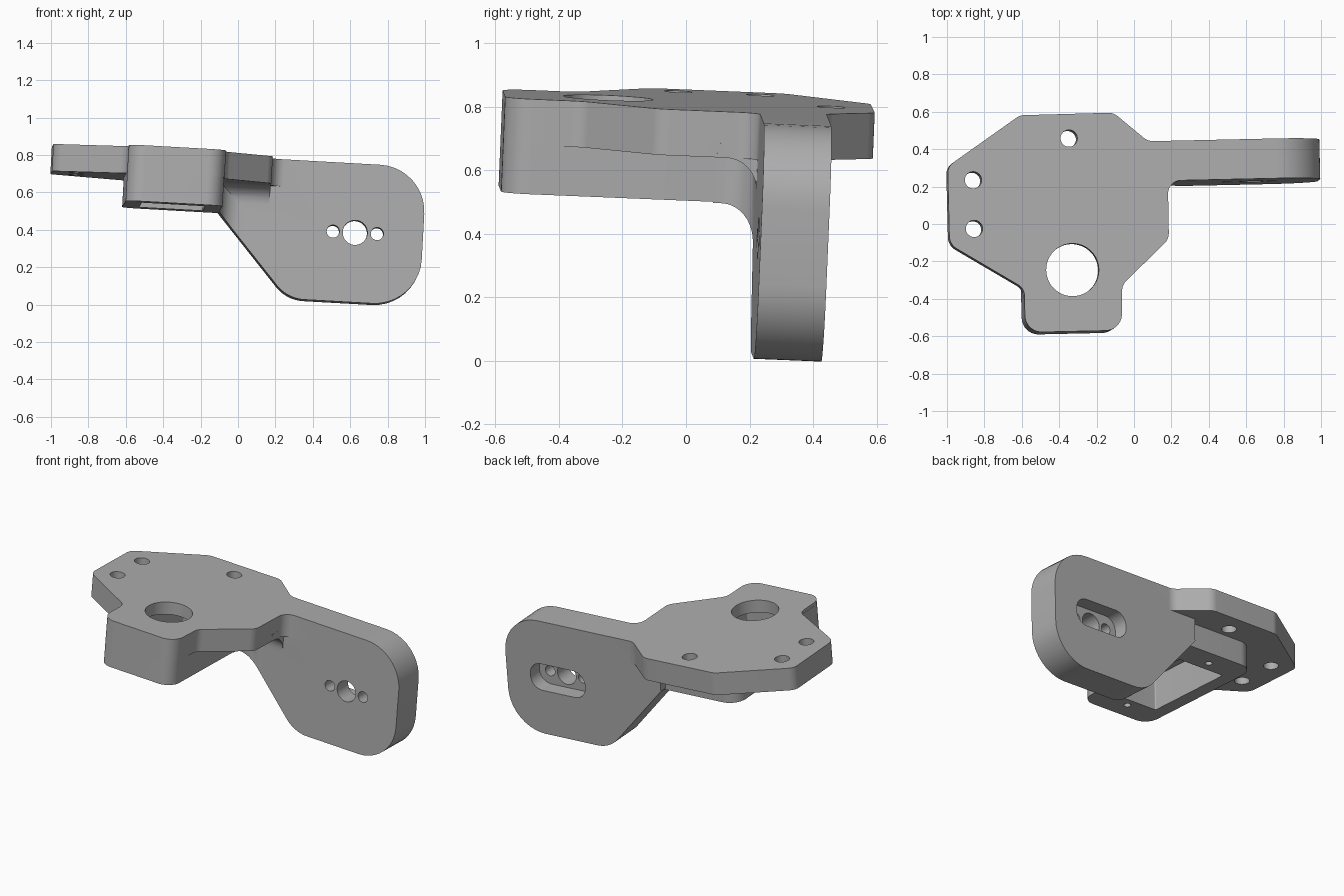
import bpy, bmesh
from math import sin, cos, tan, pi
from mathutils import Vector

cube = bpy.data.objects.get("Cube")
if cube:
    bpy.data.objects.remove(cube, do_unlink=True)

metal = bpy.data.materials.new("plain_grey")
metal.use_nodes = True
GREY = (0.42, 0.42, 0.42, 1)
metal.diffuse_color = GREY
metal.node_tree.nodes["Principled BSDF"].inputs["Base Color"].default_value = GREY


def rounded(corners, steps=10):
    """Replace each (x, y, radius) corner with a tangent arc."""
    out = []
    for i, (x, y, r) in enumerate(corners):
        p = Vector((x, y))
        if r == 0:
            out.append(p)
            continue
        a = (Vector(corners[i - 1][:2]) - p).normalized()
        b = (Vector(corners[(i + 1) % len(corners)][:2]) - p).normalized()
        half = a.angle(b) / 2
        centre = p + (a + b).normalized() * (r / sin(half))
        start = p + a * (r / tan(half)) - centre
        end = p + b * (r / tan(half)) - centre
        sweep = start.angle(end)
        for k in range(steps + 1):
            t = k / steps
            arc = start * sin((1 - t) * sweep) + end * sin(t * sweep)
            out.append(centre + arc / sin(sweep))
    return out


def circle(x, y, r, n=40):
    return [Vector((x + r * cos(2 * pi * k / n), y + r * sin(2 * pi * k / n))) for k in range(n)]


def box_outline(x0, x1, y0, y1, r):
    return rounded([(x0, y0, r), (x1, y0, r), (x1, y1, r), (x0, y1, r)])


def prism(name, outline, lo, hi, axis="z"):
    """Extrude a 2D outline along one axis."""
    place = {"z": lambda p, h: (p.x, p.y, h),
             "y": lambda p, h: (p.x, h, p.y),
             "x": lambda p, h: (h, p.x, p.y)}[axis]
    bm = bmesh.new()
    low = [bm.verts.new(place(p, lo)) for p in outline]
    high = [bm.verts.new(place(p, hi)) for p in outline]
    bm.faces.new(low)
    bm.faces.new(high)
    for i in range(len(low)):
        bm.faces.new((low[i - 1], low[i], high[i], high[i - 1]))
    bmesh.ops.recalc_face_normals(bm, faces=bm.faces)
    mesh = bpy.data.meshes.new(name)
    bm.to_mesh(mesh)
    bm.free()
    mesh.materials.append(metal)
    obj = bpy.data.objects.new(name, mesh)
    bpy.context.collection.objects.link(obj)
    return obj


def combine(target, tool, operation):
    mod = target.modifiers.new(operation.lower(), "BOOLEAN")
    mod.operation, mod.solver, mod.object = operation, "EXACT", tool
    bpy.context.view_layer.objects.active = target
    bpy.ops.object.modifier_apply(modifier=mod.name)
    bpy.data.objects.remove(tool, do_unlink=True)


FRONT, BACK = 0.228, 0.441      # faces of the upright arm
SIDE = -0.078                   # right wall of the housing

# Flat mounting plate
bracket = prism("bracket", rounded([
    (-0.99, 0.33, 0.07), (-0.597, 0.595, 0.08), (-0.095, 0.598, 0.08), (0.085, BACK, 0.08),
    (0.4, BACK, 0), (0.4, FRONT, 0), (0.187, FRONT, 0.07), (0.185, -0.085, 0.08),
    (-0.072, -0.325, 0.08), (SIDE, -0.567, 0.09), (-0.597, -0.567, 0.09),
    (-0.595, -0.332, 0.07), (-0.99, -0.088, 0.08)]), -0.145, 0)

# Upright arm
arm_outline = rounded([(-0.09, -0.02, 0), (-0.09, -0.29, 0), (0.311, -0.743, 0.2),
                       (1.017, -0.743, 0.25), (1.017, 0, 0.25), (0.3, 0, 0), (0.3, -0.02, 0)])
combine(bracket, prism("arm", arm_outline, FRONT, BACK, "y"), "UNION")

# Housing under the plate
combine(bracket, prism("housing", rounded([
    (SIDE, -0.567, 0.09), (SIDE, 0.3, 0), (0, 0.3, 0), (0, 0.39, 0),
    (-0.597, 0.39, 0.1), (-0.597, -0.567, 0.09)]), -0.3, -0.02), "UNION")

# Fillet between housing wall and arm, trimmed by the arm's sloping edge
wall_fillet = prism("wall_fillet", rounded([
    (SIDE - 0.008, 0.1, 0), (SIDE, 0.1, 0), (SIDE, FRONT, 0.1), (0.06, FRONT, 0),
    (0.06, 0.3, 0), (SIDE - 0.008, 0.3, 0)]), -0.5, -0.1)
combine(wall_fillet, prism("trim", arm_outline, -0.1, 0.6, "y"), "INTERSECT")
combine(bracket, wall_fillet, "UNION")

# Fillet between plate underside and arm
combine(bracket, prism("plate_fillet", rounded([
    (0.1, -0.1, 0), (0.1, -0.145, 0), (FRONT, -0.145, 0.1), (FRONT, -0.28, 0),
    (0.3, -0.28, 0), (0.3, -0.1, 0)]), SIDE - 0.02, 0.187, "x"), "UNION")

# Pocket, round opening and small screw holes of the housing
combine(bracket, prism("pocket", box_outline(-0.508, -0.168, -0.39, 0.21, 0.008), -0.4, -0.08), "DIFFERENCE")
combine(bracket, prism("opening", circle(-0.335, -0.238, 0.141, 64), -0.15, 0.1), "DIFFERENCE")
for y in (-0.45, 0.28):
    combine(bracket, prism("screw_hole", circle(-0.337, y, 0.022, 20), -0.4, -0.16), "DIFFERENCE")

# Mounting holes in the plate
for x, y in ((-0.337, 0.466), (-0.855, 0.254), (-0.856, -0.006)):
    combine(bracket, prism("mount_hole", circle(x, y, 0.045), -0.4, 0.1), "DIFFERENCE")

# Slot in the arm's back and three holes through it
combine(bracket, prism("slot", box_outline(0.458, 0.848, -0.457, -0.283, 0.08), 0.345, 0.6, "y"), "DIFFERENCE")
for x, r in ((0.535, 0.034), (0.653, 0.066), (0.771, 0.034)):
    combine(bracket, prism("arm_hole", circle(x, -0.37, r), 0.1, 0.6, "y"), "DIFFERENCE")

# Slight overall tilt, then smooth the rounded surfaces
bracket.rotation_euler = (-0.041, 0.056, 0.022)
bracket.location = (0, 0, 0.8)
bpy.ops.object.select_all(action="DESELECT")
bracket.select_set(True)
bpy.context.view_layer.objects.active = bracket
bpy.ops.object.shade_smooth_by_angle(angle=0.5)
